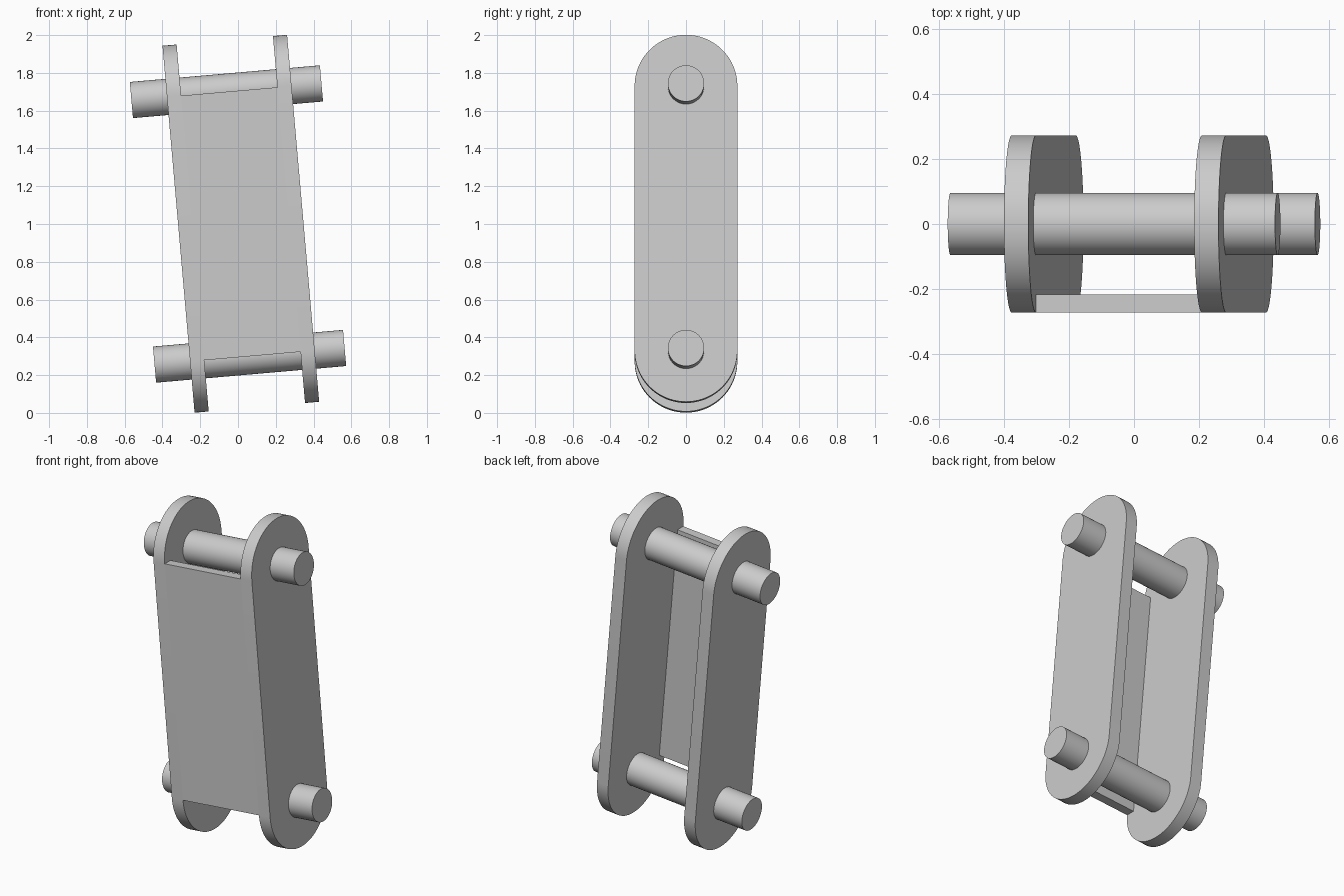
import bpy, bmesh
from math import sin, cos, pi, radians
from mathutils import Matrix

cube = bpy.data.objects.get("Cube")
if cube:
    bpy.data.objects.remove(cube, do_unlink=True)

# Shared dimensions of the link, before it is tilted
HALF_PITCH = 0.703
END_RADIUS = 0.272
PIN_RADIUS = 0.096
PIN_HALF = 0.505
LEFT_INNER, RIGHT_INNER = 0.271, -0.241
PLATE_THICK = 0.075
WEB_THICK = 0.055
TILT = Matrix.Translation((0, 0, 1)) @ Matrix.Rotation(radians(-5), 4, 'Y')

grey = bpy.data.materials.new("plain_grey")
grey.use_nodes = True
COLOUR = (0.6, 0.6, 0.6, 1)
grey.diffuse_color = COLOUR
grey.node_tree.nodes["Principled BSDF"].inputs["Base Color"].default_value = COLOUR


def extrude_x(name, outline, x0, x1):
    """Extrude a (y, z) outline from x0 to x1 as a closed solid."""
    bm = bmesh.new()
    face = bm.faces.new([bm.verts.new((x0, y, z)) for y, z in outline])
    result = bmesh.ops.extrude_face_region(bm, geom=[face])
    moved = [v for v in result["geom"] if isinstance(v, bmesh.types.BMVert)]
    bmesh.ops.translate(bm, verts=moved, vec=(x1 - x0, 0, 0))
    bmesh.ops.recalc_face_normals(bm, faces=bm.faces)
    mesh = bpy.data.meshes.new(name)
    bm.to_mesh(mesh)
    bm.free()
    mesh.materials.append(grey)
    obj = bpy.data.objects.new(name, mesh)
    bpy.context.collection.objects.link(obj)
    obj.matrix_world = TILT
    bpy.ops.object.select_all(action='DESELECT')
    obj.select_set(True)
    bpy.context.view_layer.objects.active = obj
    bpy.ops.object.shade_smooth_by_angle(angle=radians(30))
    return obj


def arc(radius, z, start, sweep, steps):
    return [(radius * cos(start + sweep * i / steps),
             z + radius * sin(start + sweep * i / steps)) for i in range(steps + 1)]


# Round-ended side plates
stadium = (arc(END_RADIUS, HALF_PITCH, 0, pi, 40)
           + arc(END_RADIUS, -HALF_PITCH, pi, pi, 40))
extrude_x("left_side_plate", stadium, LEFT_INNER, LEFT_INNER + PLATE_THICK)
extrude_x("right_side_plate", stadium, RIGHT_INNER - PLATE_THICK, RIGHT_INNER)

# Pins running through both side plates
for name, z in (("upper_pin", HALF_PITCH), ("lower_pin", -HALF_PITCH)):
    circle = arc(PIN_RADIUS, z, 0, 2 * pi, 56)[:-1]
    extrude_x(name, circle, -PIN_HALF, PIN_HALF)

# Flat front web joining the side plates
front, back = -END_RADIUS, WEB_THICK - END_RADIUS
web = [(front, -HALF_PITCH), (back, -HALF_PITCH), (back, HALF_PITCH), (front, HALF_PITCH)]
extrude_x("front_web", web, RIGHT_INNER, LEFT_INNER)
